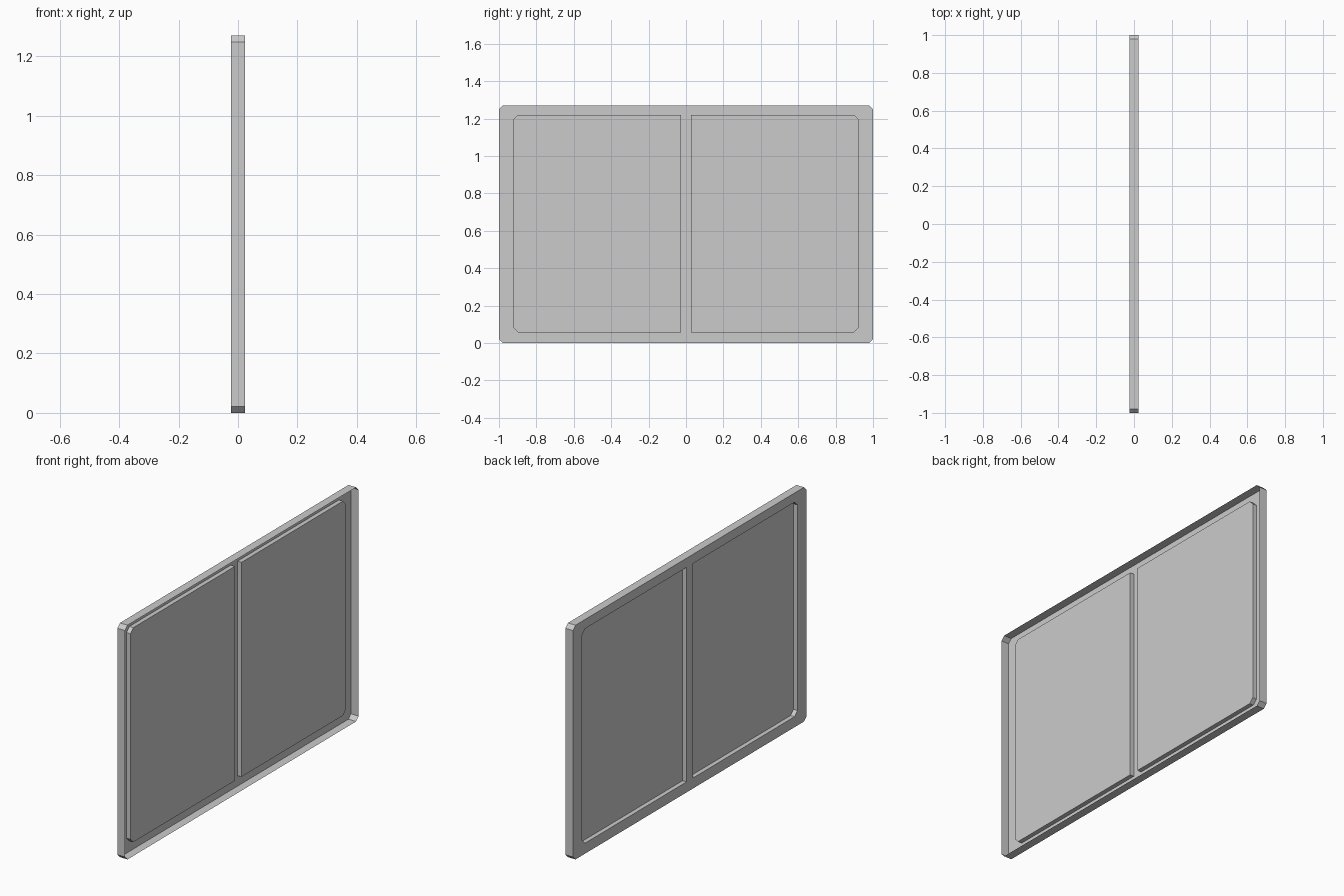
import bpy, bmesh

if "Cube" in bpy.data.objects:
    bpy.data.objects.remove(bpy.data.objects["Cube"])

FACE_X, OPEN_X, RECESS_X = -0.023, 0.023, 0.001
HEIGHT = 1.27
CUT = 0.021                      # corner chamfer


def outer_outline():
    c, h = CUT, HEIGHT
    right = [(1 - c, 0), (1, c), (1, h - c), (1 - c, h)]
    return right + [(-y, z) for y, z in reversed(right)]


def panel_outline(side):
    y0, y1, z0, z1, c = 0.028, 0.922, 0.057, 1.22, 0.024
    pts = [(y0, z0), (y1 - c, z0), (y1, z0 + c), (y1, z1 - c), (y1 - c, z1), (y0, z1)]
    return [(side * y, z) for y, z in pts]


def ring(bm, pts, x):
    return [bm.verts.new((x, y, z)) for y, z in pts]


def walls(bm, a, b):
    for i in range(len(a)):
        j = (i + 1) % len(a)
        bm.faces.new((a[i], a[j], b[j], b[i]))


bm = bmesh.new()

# Outer rim: open on the +x side
rim = ring(bm, outer_outline(), FACE_X)
walls(bm, rim, ring(bm, outer_outline(), OPEN_X))
loops = [rim]

# Two recessed panels with a mullion left between them
for side in (-1, 1):
    edge = ring(bm, panel_outline(side), FACE_X)
    floor = ring(bm, panel_outline(side), RECESS_X)
    walls(bm, edge, floor)
    bm.faces.new(floor)
    loops.append(edge)

# Flat frame face around both recesses
edges = [bm.edges.get((l[i], l[(i + 1) % len(l)])) for l in loops for i in range(len(l))]
bmesh.ops.triangle_fill(bm, edges=edges, use_beauty=True, normal=(-1, 0, 0))

# Consistent normals, panels facing -x
bmesh.ops.recalc_face_normals(bm, faces=bm.faces[:])
bm.normal_update()
floor_face = max(bm.faces, key=lambda f: f.calc_area())
if floor_face.normal.x > 0:
    bmesh.ops.reverse_faces(bm, faces=bm.faces[:])

mesh = bpy.data.meshes.new("window_panel")
bm.to_mesh(mesh)
bm.free()
obj = bpy.data.objects.new("window_panel", mesh)
bpy.context.collection.objects.link(obj)
